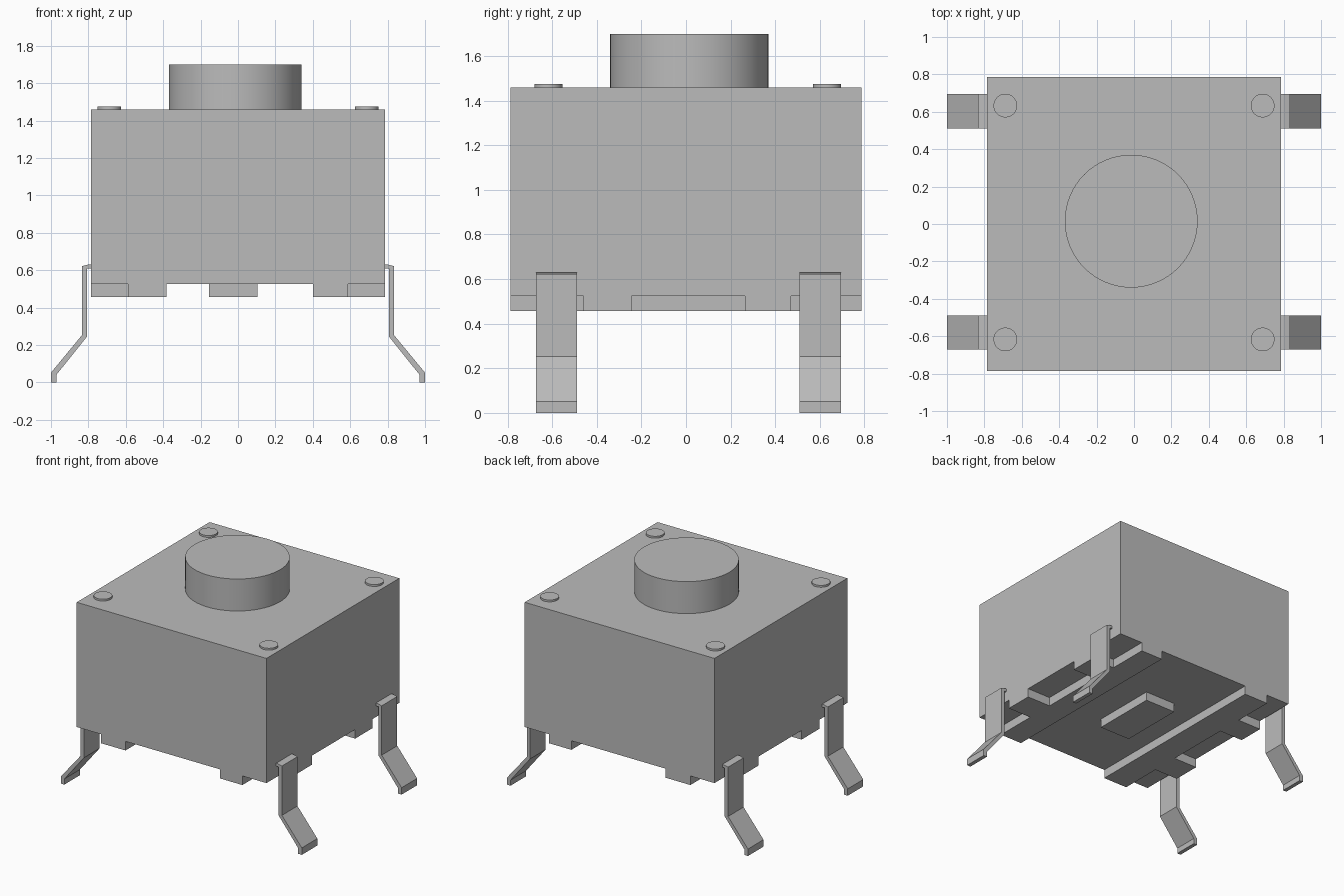
import bpy, bmesh, math

if "Cube" in bpy.data.objects:
    bpy.data.objects.remove(bpy.data.objects["Cube"], do_unlink=True)

GREY = (0.5, 0.5, 0.5, 1)
grey = bpy.data.materials.new("plain grey")
grey.use_nodes = True
grey.diffuse_color = GREY
grey.node_tree.nodes["Principled BSDF"].inputs["Base Color"].default_value = GREY


def prism(name, outline, place, depth):
    """Extrude a flat outline; place maps an outline point to 3D."""
    bm = bmesh.new()
    face = bm.faces.new([bm.verts.new(place(*p)) for p in outline])
    out = bmesh.ops.extrude_face_region(bm, geom=[face])
    verts = [v for v in out["geom"] if isinstance(v, bmesh.types.BMVert)]
    bmesh.ops.translate(bm, verts=verts, vec=depth)
    bmesh.ops.recalc_face_normals(bm, faces=bm.faces[:])
    mesh = bpy.data.meshes.new(name)
    bm.to_mesh(mesh)
    bm.free()
    mesh.materials.append(grey)
    obj = bpy.data.objects.new(name, mesh)
    bpy.context.collection.objects.link(obj)
    return obj


def slab(name, outline, z0, z1):
    return prism(name, outline, lambda x, y: (x, y, z0), (0, 0, z1 - z0))


def rect(x0, x1, y0, y1):
    return [(x0, y0), (x1, y0), (x1, y1), (x0, y1)]


def disc(name, x, y, radius, z0, z1):
    bpy.ops.mesh.primitive_cylinder_add(
        vertices=64, radius=radius, depth=z1 - z0, location=(x, y, (z0 + z1) / 2))
    obj = bpy.context.object
    obj.name = name
    obj.data.materials.append(grey)
    bpy.ops.object.shade_smooth_by_angle(angle=math.radians(30))


# Housing, push button and corner rivets
H = 0.787
BASE, FOOT, TOP = 0.525, 0.457, 1.46
slab("housing", rect(-H, H, -H, H), BASE, TOP)
disc("push_button", -0.015, 0.015, 0.355, TOP, 1.70)
for x in (-0.688, 0.688):
    for y in (-0.617, 0.633):
        disc("rivet", x, y, 0.063, TOP, 1.474)

# Underside: centre pad and two notched rails with outward tabs
slab("centre_pad", rect(-0.155, 0.105, -0.245, 0.265), FOOT, BASE)
for side, inner in (("left", 0.4), ("right", -0.382)):
    outer = math.copysign(H, inner)
    step = math.copysign(0.587, inner)
    rail = [(inner, -H), (step, -H)]
    for y0, y1 in ((-0.46, -0.245), (0.265, 0.47)):
        rail += [(step, y0), (outer, y0), (outer, y1), (step, y1)]
    rail += [(step, H), (inner, H)]
    slab(side + "_rail", rail, FOOT, BASE)

# Bent terminals: the same side profile on all four corners
TERMINAL = [(0.77, 0.63), (0.8, 0.63), (0.835, 0.622), (0.835, 0.252), (1, 0.052),
            (1, 0), (0.97, 0), (0.97, 0.042), (0.807, 0.245), (0.807, 0.608),
            (0.77, 0.608)]
for sx, side in ((1, "left"), (-1, "right")):
    for y, end in ((-0.672, "front"), (0.51, "back")):
        prism(f"{end}_{side}_terminal", TERMINAL,
              lambda x, z: (sx * x, y, z), (0, 0.184, 0))
